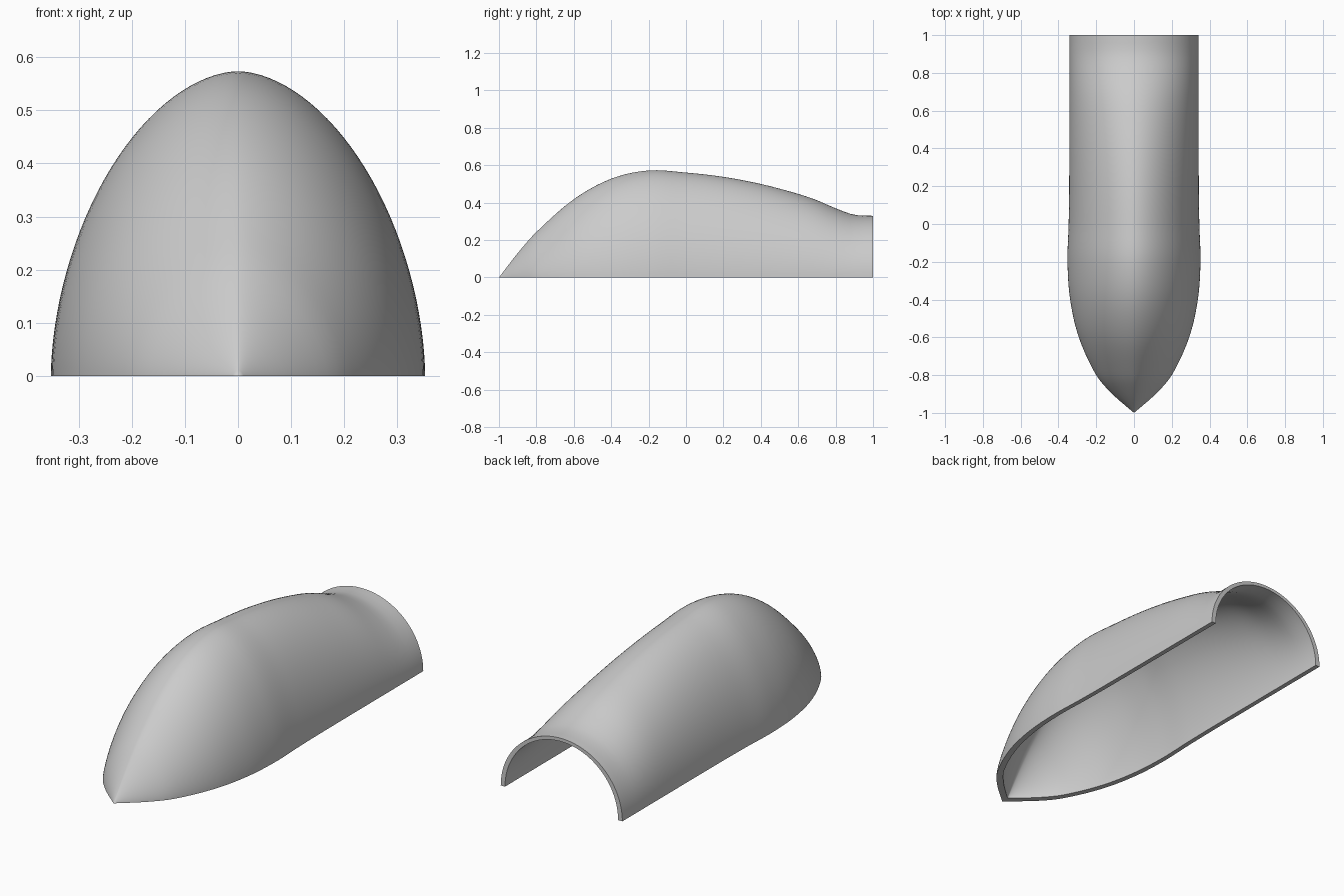
import bpy, bmesh, math

cube = bpy.data.objects.get("Cube")
if cube:
    bpy.data.objects.remove(cube, do_unlink=True)

# Profiles along the length: (y, half width), (y, crest height), (y, section roundness)
WIDTH = [(-1, 0), (-.9, .115), (-.8, .2), (-.6, .292), (-.4, .338), (-.2, .352),
         (0, .346), (.2, .343), (1, .342)]
HEIGHT = [(-1, 0), (-.9, .13), (-.8, .243), (-.6, .418), (-.4, .528), (-.2, .572),
          (0, .561), (.2, .538), (.4, .5), (.6, .447), (.7, .413), (.8, .37),
          (.9, .335), (1, .33)]
ROUNDNESS = [(-1, 1.5), (-.6, 1.75), (-.2, 1.8), (.4, 1.85), (1, 2)]
RINGS, STEPS = 64, 64


def curve(points, y):
    """Smooth cubic through the points."""
    def slope(i):
        a, b = points[max(i - 1, 0)], points[min(i + 1, len(points) - 1)]
        return (b[1] - a[1]) / (b[0] - a[0])
    i = 0
    while i < len(points) - 2 and y > points[i + 1][0]:
        i += 1
    (y0, v0), (y1, v1) = points[i], points[i + 1]
    d = y1 - y0
    t = (y - y0) / d
    return (v0 * (1 + 2 * t) * (1 - t) ** 2 + v1 * t * t * (3 - 2 * t)
            + d * t * (1 - t) * (slope(i) * (1 - t) - slope(i + 1) * t))


def arch(bm, y, sx, sy, sz):
    """One arched cross-section, scaled towards the rear end."""
    w, h, p = curve(WIDTH, y) * sx, curve(HEIGHT, y) * sz, 2 / curve(ROUNDNESS, y)
    ring = []
    for k in range(STEPS + 1):
        a = math.pi * k / STEPS
        c, s = math.cos(a), max(math.sin(a), 0)
        if k in (0, STEPS):
            s = 0
        x = math.copysign(abs(c) ** p, c) * w
        ring.append(bm.verts.new((x, 1 - (1 - y) * sy, s ** p * h)))
    return ring


bm = bmesh.new()
stations = [-1 + 2 * (i / RINGS) ** 1.3 for i in range(RINGS + 1)]
outer = [arch(bm, y, 1, 1, 1) for y in stations]
inner = [arch(bm, y, .93, .98, .95) for y in stations]

# Outer and inner skins
for skin in (outer, inner):
    for a, b in zip(skin, skin[1:]):
        for k in range(STEPS):
            bm.faces.new((a[k], a[k + 1], b[k + 1], b[k]))

# Flat bottom rim on both sides, and the open rear rim
for i in range(RINGS):
    for k in (0, STEPS):
        bm.faces.new((outer[i][k], outer[i + 1][k], inner[i + 1][k], inner[i][k]))
for k in range(STEPS):
    bm.faces.new((outer[-1][k], outer[-1][k + 1], inner[-1][k + 1], inner[-1][k]))

# Close the nose to a point
bmesh.ops.remove_doubles(bm, verts=bm.verts, dist=1e-5)
bmesh.ops.recalc_face_normals(bm, faces=bm.faces)
mesh = bpy.data.meshes.new("canopy_shell")
bm.to_mesh(mesh)
bm.free()

shell = bpy.data.objects.new("canopy_shell", mesh)
bpy.context.collection.objects.link(shell)

grey = bpy.data.materials.new("plain_grey")
grey.use_nodes = True
grey.diffuse_color = (.6, .6, .6, 1)
grey.node_tree.nodes["Principled BSDF"].inputs["Base Color"].default_value = (.6, .6, .6, 1)
mesh.materials.append(grey)

# Smooth skins with crisp rims
bpy.ops.object.select_all(action='DESELECT')
shell.select_set(True)
bpy.context.view_layer.objects.active = shell
bpy.ops.object.shade_smooth_by_angle(angle=math.radians(35))
